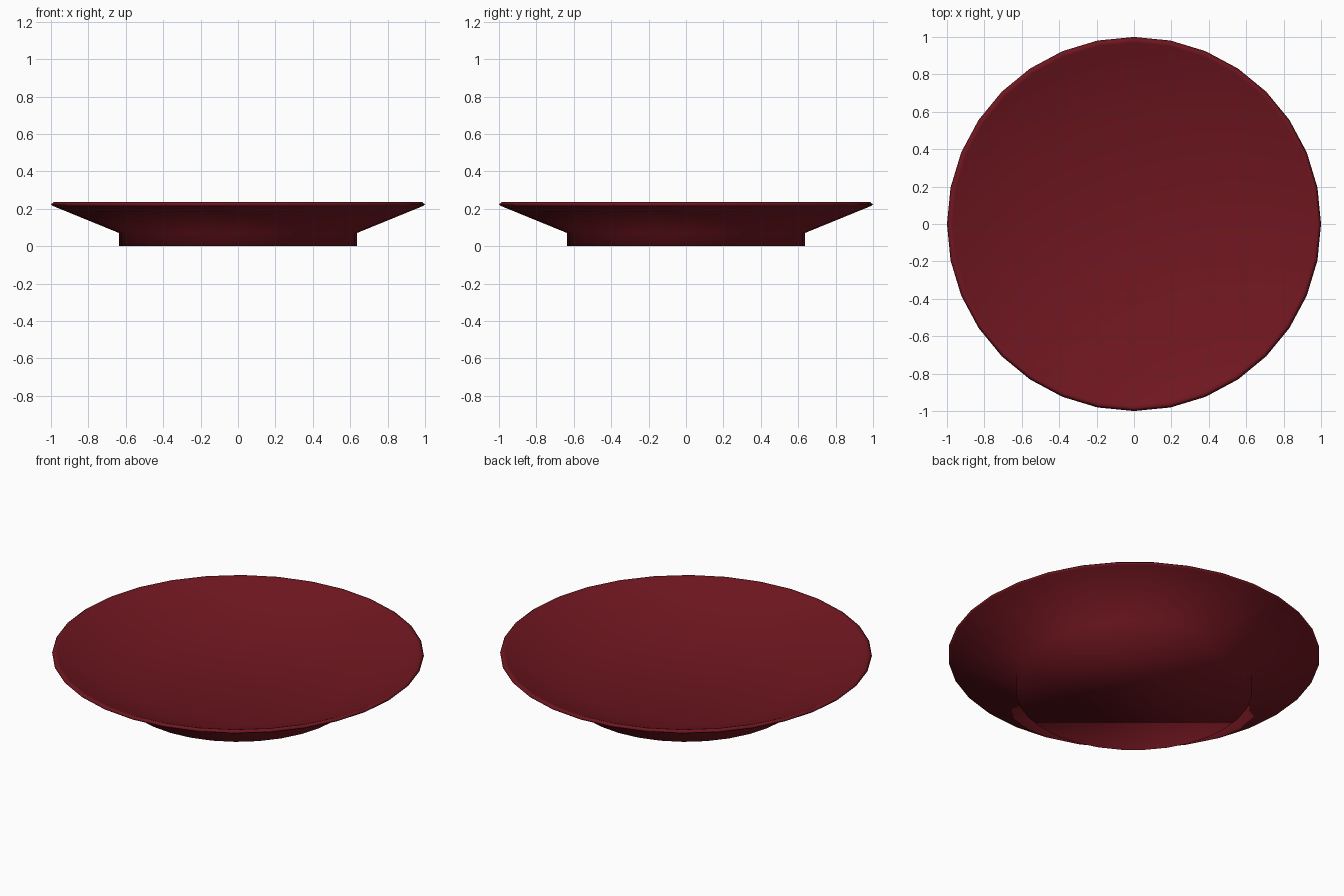
import bpy, bmesh
from math import cos, sin, tau

if "Cube" in bpy.data.objects:
    bpy.data.objects.remove(bpy.data.objects["Cube"])

SIDES = 32
# Profile (radius, height): foot, flared underside, rim, inner slope, well
PROFILE = [(0.635, 0.0), (0.635, 0.07), (0.99, 0.215), (1.0, 0.224),
           (0.985, 0.235), (0.97, 0.23), (0.62, 0.085)]

bm = bmesh.new()
rings = [[bm.verts.new((r * cos(tau * i / SIDES), r * sin(tau * i / SIDES), z))
          for i in range(SIDES)] for r, z in PROFILE]

# Walls between successive rings
for a, b in zip(rings, rings[1:]):
    for i in range(SIDES):
        j = (i + 1) % SIDES
        bm.faces.new((a[i], a[j], b[j], b[i]))

# Flat underside and flat well
bm.faces.new(rings[0][::-1])
bm.faces.new(rings[-1])
for f in bm.faces:
    f.smooth = True

mesh = bpy.data.meshes.new("plate")
bm.to_mesh(mesh)
bm.free()
plate = bpy.data.objects.new("plate", mesh)
bpy.context.collection.objects.link(plate)

# Dark red glaze
glaze = bpy.data.materials.new("red_glaze")
glaze.diffuse_color = (0.16, 0.008, 0.014, 1)
glaze.use_nodes = True
glaze.node_tree.nodes["Principled BSDF"].inputs["Base Color"].default_value = glaze.diffuse_color
mesh.materials.append(glaze)
